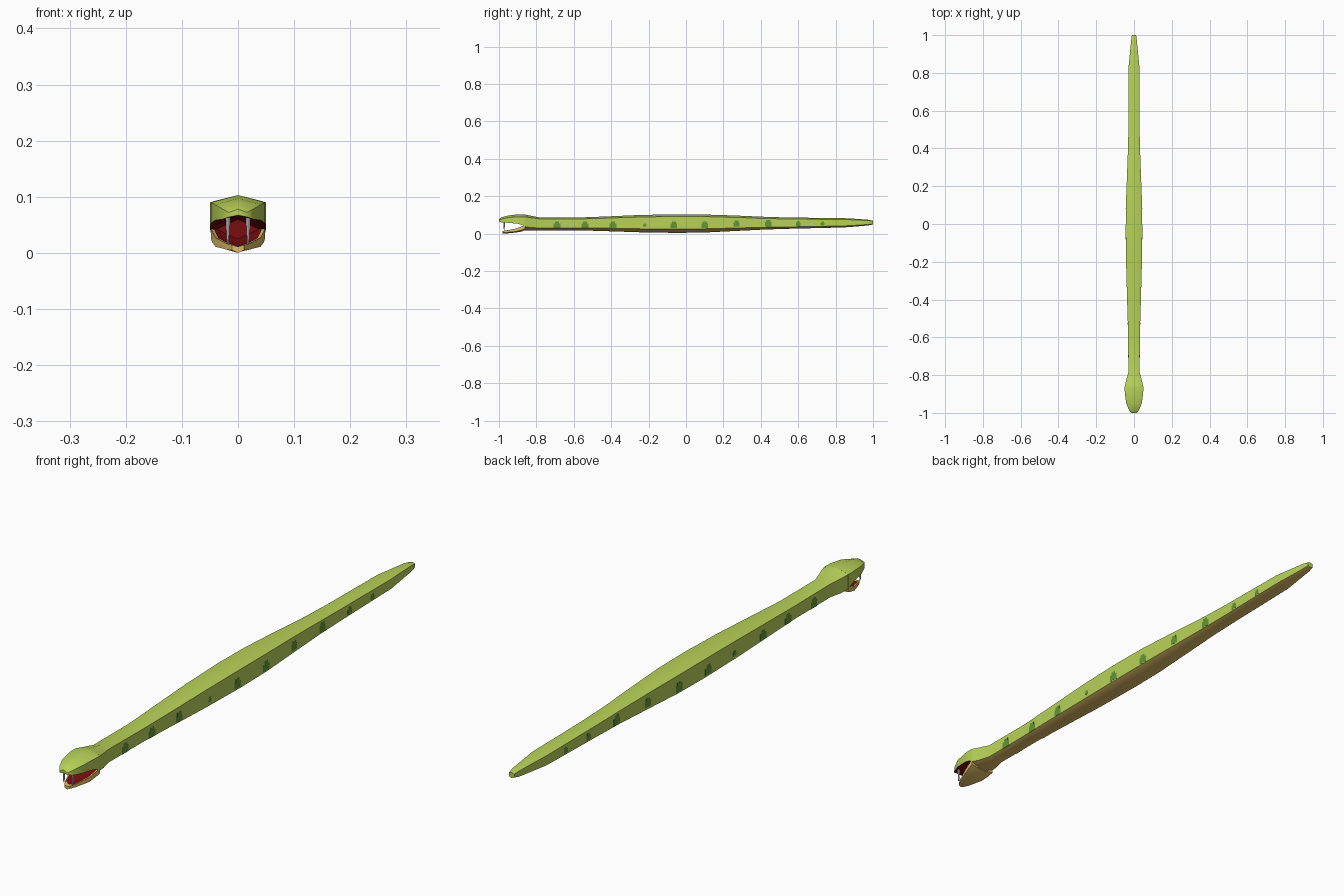
import bpy, bmesh, math


def material(name, srgb):
    m = bpy.data.materials.new(name)
    m.diffuse_color = [((c / 255 + 0.055) / 1.055) ** 2.4 for c in srgb] + [1]
    return m


GREEN = material("skin green", (184, 210, 88))
TAN = material("belly tan", (224, 190, 102))
RED = material("mouth red", (122, 12, 16))
DARK = material("spot green", (98, 150, 54))
WHITE = material("fang white", (215, 215, 220))


def finish(bm, name, mats, smooth=True):
    bmesh.ops.recalc_face_normals(bm, faces=bm.faces)
    me = bpy.data.meshes.new(name)
    bm.to_mesh(me)
    bm.free()
    ob = bpy.data.objects.new(name, me)
    bpy.context.collection.objects.link(ob)
    for m in mats:
        me.materials.append(m)
    if smooth:
        bpy.context.view_layer.objects.active = ob
        ob.select_set(True)
        bpy.ops.object.shade_smooth_by_angle(angle=math.radians(56))
        ob.select_set(False)
    return ob


# Hexagonal loft; row = y, half width, ridge z, upper edge z, lower edge z, keel z
def loft(name, rows, mats, column_mats, front_mat, back_mat=0):
    bm = bmesh.new()
    rings = []
    for y, w, top, ue, le, keel in rows:
        pts = [(0, top), (w, ue), (w, le), (0, keel), (-w, le), (-w, ue)]
        rings.append([bm.verts.new((x, y, z)) for x, z in pts])
    for a, b in zip(rings, rings[1:]):
        for j in range(6):
            k = (j + 1) % 6
            f = bm.faces.new((a[j], a[k], b[k], b[j]))
            f.material_index = column_mats[j]
    bm.faces.new(rings[0]).material_index = front_mat
    bm.faces.new(rings[-1]).material_index = back_mat
    return finish(bm, name, mats)


# Body with neck, belly and tail
BODY = [
    (-0.86, 0.049, 0.102, 0.090, 0.037, 0.018),
    (-0.83, 0.042, 0.096, 0.085, 0.032, 0.018),
    (-0.785, 0.030, 0.087, 0.079, 0.031, 0.018),
    (-0.58, 0.031, 0.086, 0.078, 0.031, 0.018),
    (-0.42, 0.036, 0.092, 0.083, 0.029, 0.013),
    (-0.24, 0.041, 0.100, 0.089, 0.026, 0.007),
    (-0.05, 0.044, 0.103, 0.092, 0.025, 0.004),
    (0.10, 0.043, 0.102, 0.091, 0.026, 0.006),
    (0.26, 0.037, 0.097, 0.087, 0.030, 0.014),
    (0.42, 0.031, 0.090, 0.081, 0.034, 0.022),
    (0.55, 0.029, 0.086, 0.078, 0.036, 0.026),
    (0.84, 0.028, 0.083, 0.076, 0.041, 0.033),
    (0.91, 0.021, 0.079, 0.073, 0.045, 0.038),
    (0.975, 0.015, 0.074, 0.070, 0.049, 0.044),
    (1.0, 0.011, 0.069, 0.066, 0.053, 0.049),
]
loft("body", BODY, [GREEN, TAN, RED], [0, 0, 1, 1, 0, 0], 2)

# Upper head, its underside is the red palate
loft("upper_head", [
    (-1.0, 0.016, 0.078, 0.072, 0.064, 0.067),
    (-0.985, 0.027, 0.088, 0.078, 0.060, 0.068),
    (-0.95, 0.041, 0.097, 0.086, 0.058, 0.066),
    (-0.90, 0.048, 0.103, 0.090, 0.053, 0.064),
    (-0.875, 0.050, 0.103, 0.090, 0.046, 0.062),
    (-0.8601, 0.049, 0.102, 0.090, 0.037, 0.060),
], [GREEN, RED], [0, 0, 1, 1, 0, 0], 0)

# Lower jaw in belly colour
JAW = [
    (-0.98, 0.011, 0.011, 0.014, 0.005, 0.0),
    (-0.96, 0.021, 0.010, 0.017, 0.006, 0.001),
    (-0.91, 0.040, 0.012, 0.027, 0.011, 0.006),
    (-0.88, 0.046, 0.017, 0.038, 0.019, 0.011),
    (-0.8603, 0.0485, 0.023, 0.046, 0.026, 0.018),
]
loft("lower_jaw", JAW, [TAN], [0] * 6, 0)

# Red mouth floor inset in the jaw rim
bm = bmesh.new()
rows = []
for i, (y, w, top, ue, le, keel) in enumerate(JAW):
    k = 0.5 if i == 0 else 0.88
    edge = top + (ue - top) * k + 0.0012
    y = y + 0.014 if i == 0 else y
    rows.append([bm.verts.new(p) for p in ((-w * k, y, edge), (0, y, top + 0.0012), (w * k, y, edge))])
for a, b in zip(rows, rows[1:]):
    for j in range(2):
        bm.faces.new((a[j], a[j + 1], b[j + 1], b[j]))
finish(bm, "mouth_floor", [RED])

# Fangs
for s in (-1, 1):
    bpy.ops.mesh.primitive_cone_add(vertices=6, radius1=0.002, radius2=0.005, depth=0.053,
                                    location=(s * 0.018, -0.972, 0.0435))
    fang = bpy.context.object
    fang.name = "fang"
    fang.data.materials.append(WHITE)


# Side spots: thin stepped plates following the flank
def half_width(y):
    for a, b in zip(BODY, BODY[1:]):
        if a[0] <= y <= b[0]:
            return a[1] + (b[1] - a[1]) * (y - a[0]) / (b[0] - a[0])


def plate(bm, s, y0, y1, z0, z1):
    v = [[bm.verts.new((s * (half_width(y) + d), y, z))
          for y, z in ((y0, z0), (y1, z0), (y1, z1), (y0, z1))] for d in (-0.002, 0.0006)]
    bm.faces.new(v[0])
    bm.faces.new(v[1])
    for j in range(4):
        k = (j + 1) % 4
        bm.faces.new((v[0][j], v[0][k], v[1][k], v[1][j]))


bm = bmesh.new()
SPOTS = [(-0.69, 1), (-0.54, 1), (-0.39, 1), (-0.22, 0.5), (-0.065, 1),
         (0.10, 1), (0.27, 0.9), (0.44, 1), (0.60, 0.7), (0.73, 0.6)]
for s in (-1, 1):
    for y, k in SPOTS:
        zc = 0.046 if y < 0.2 else 0.053
        plate(bm, s, y - 0.018 * k, y + 0.018 * k, zc - 0.016 * k, zc + 0.008 * k)
        plate(bm, s, y - 0.011 * k, y + 0.011 * k, zc + 0.008 * k, zc + 0.019 * k)
finish(bm, "side_spots", [DARK], smooth=False)
